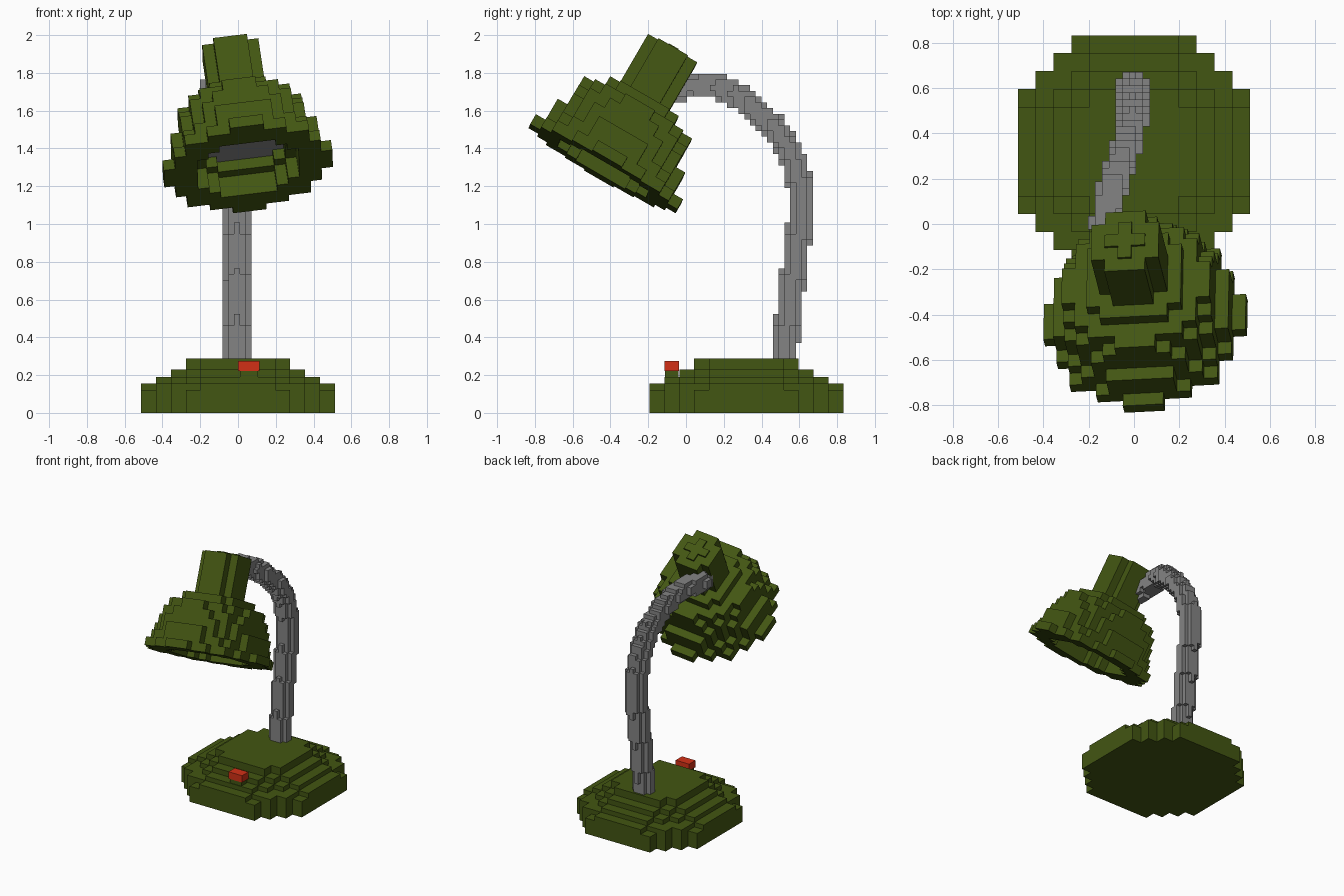
import bpy
import bmesh
from mathutils import Vector, Matrix

cube = bpy.data.objects.get("Cube")
if cube:
    bpy.data.objects.remove(cube, do_unlink=True)


def make_material(name, r, g, b):
    mat = bpy.data.materials.new(name)
    mat.use_nodes = True
    mat.diffuse_color = (r, g, b, 1)
    mat.node_tree.nodes["Principled BSDF"].inputs["Base Color"].default_value = (r, g, b, 1)
    return mat


green = make_material("olive green", 0.055, 0.092, 0.006)
grey = make_material("mid grey", 0.23, 0.23, 0.23)
red = make_material("switch red", 0.65, 0.03, 0.008)

AXES = [Vector(a) for a in ((1, 0, 0), (0, 1, 0), (0, 0, 1))]


def blocks(name, cells, place, mats):
    """Blocky mesh from {cell: material slot}; only the exposed sides are made."""
    bm = bmesh.new()
    corners = {}

    def corner(p):
        key = tuple(round(c) for c in p)
        if key not in corners:
            corners[key] = bm.verts.new(place(*key))
        return corners[key]

    for cell, slot in cells.items():
        base = Vector(cell)
        for n in range(3):
            a, b = AXES[(n + 1) % 3], AXES[(n + 2) % 3]
            for side in (0, 1):
                step = AXES[n] * (1 if side else -1)
                if tuple(int(c) for c in base + step) in cells:
                    continue
                o = base + AXES[n] * side
                ring = [o, o + a, o + a + b, o + b]
                if not side:
                    ring.reverse()
                face = bm.faces.new([corner(p) for p in ring])
                face.material_index = slot
    mesh = bpy.data.meshes.new(name)
    bm.to_mesh(mesh)
    bm.free()
    obj = bpy.data.objects.new(name, mesh)
    bpy.context.collection.objects.link(obj)
    for mat in mats:
        mesh.materials.append(mat)
    return obj


def disc(radius):
    n = int(radius) + 1
    return [(i, j) for i in range(-n, n + 1) for j in range(-n, n + 1)
            if i * i + j * j <= radius * radius]


# Stepped base: each level is a smaller disc
levels = [0, 0.12, 0.155, 0.19, 0.23, 0.287]
radii = [6.75, 6.5, 5.5, 4.5, 3.7]
base_cells = {(i, j, k): 0 for k, r in enumerate(radii) for i, j in disc(r)}
PITCH = 0.079
blocks("base", base_cells,
       lambda i, j, k: ((i - 0.5) * PITCH, 0.32 + (j - 0.5) * PITCH, levels[k]), [green])


# Switch and the small block that carries it
def box(name, low, high, mat):
    low, high = Vector(low), Vector(high)
    blocks(name, {(0, 0, 0): 0},
           lambda *c: [low[n] + c[n] * (high[n] - low[n]) for n in range(3)], [mat])


box("switch", (0, -0.115, 0.222), (0.115, -0.038, 0.275), red)
box("switch_mount", (0.01, -0.11, 0.18), (0.105, -0.04, 0.222), green)

# Bent stem: blocks near a path that leans sideways toward the shade
path = [Vector(p) for p in (
    (-0.005, 0.515, 0.25), (-0.005, 0.55, 0.6), (-0.005, 0.605, 1.0), (-0.005, 0.605, 1.2),
    (-0.005, 0.56, 1.37), (-0.005, 0.47, 1.51), (-0.03, 0.35, 1.62), (-0.07, 0.24, 1.7),
    (-0.1, 0.16, 1.735), (-0.125, 0.0, 1.73), (-0.11, -0.05, 1.71))]
STEP = 0.0303
origin = Vector((-0.081, 0.46, 0.25))
stem_cells = {}
for start, end in zip(path, path[1:]):
    count = int((end - start).length / 0.01) + 1
    for s in range(count):
        point = start.lerp(end, s / count)
        at = [int((point[n] - origin[n]) // STEP) for n in range(3)]
        for di in range(-3, 4):
            for dj in range(-3, 4):
                for dk in range(-3, 4):
                    cell = (at[0] + di, at[1] + dj, at[2] + dk)
                    centre = origin + (Vector(cell) + Vector((0.5, 0.5, 0.5))) * STEP
                    if cell[2] >= 0 and (centre - point).length < 0.068:
                        stem_cells[cell] = 0
blocks("stem", stem_cells, lambda *c: origin + Vector(c) * STEP, [grey])

# Tilted shade: stacked discs, hollow below, with a grey plate inside
w = Vector((-0.13, 0.5, 0.86)).normalized()
u = Vector((0.99, 0.05, 0.12))
u = (u - w * u.dot(w)).normalized()
v = w.cross(u)
tilt = Matrix((u, v, w)).transposed()
rim_centre = Vector((0.055, -0.44, 1.293))
CELL = 0.06
shade_radii = [7.1, 6.5, 6.4, 5.9, 5.7, 5.1, 3.7] + [2.3] * 5
hollow = [4.6, 4.6, 3.7]
shade_cells = {}
for k, r in enumerate(shade_radii):
    for i, j in disc(r):
        if k < len(hollow) and i * i + j * j <= hollow[k] ** 2:
            continue
        plate = k == len(hollow) and i * i + j * j <= hollow[-1] ** 2
        shade_cells[(i, j, k)] = 1 if plate else 0
# Cross-shaped cap on the neck
for i, j in disc(1):
    shade_cells[(i, j, len(shade_radii))] = 0


def place_shade(i, j, k):
    height = min(k, len(shade_radii)) * 0.061 + max(0, k - len(shade_radii)) * 0.012
    return rim_centre + tilt @ Vector(((i - 0.5) * CELL, (j - 0.5) * CELL, height))


blocks("shade", shade_cells, place_shade, [green, grey])
